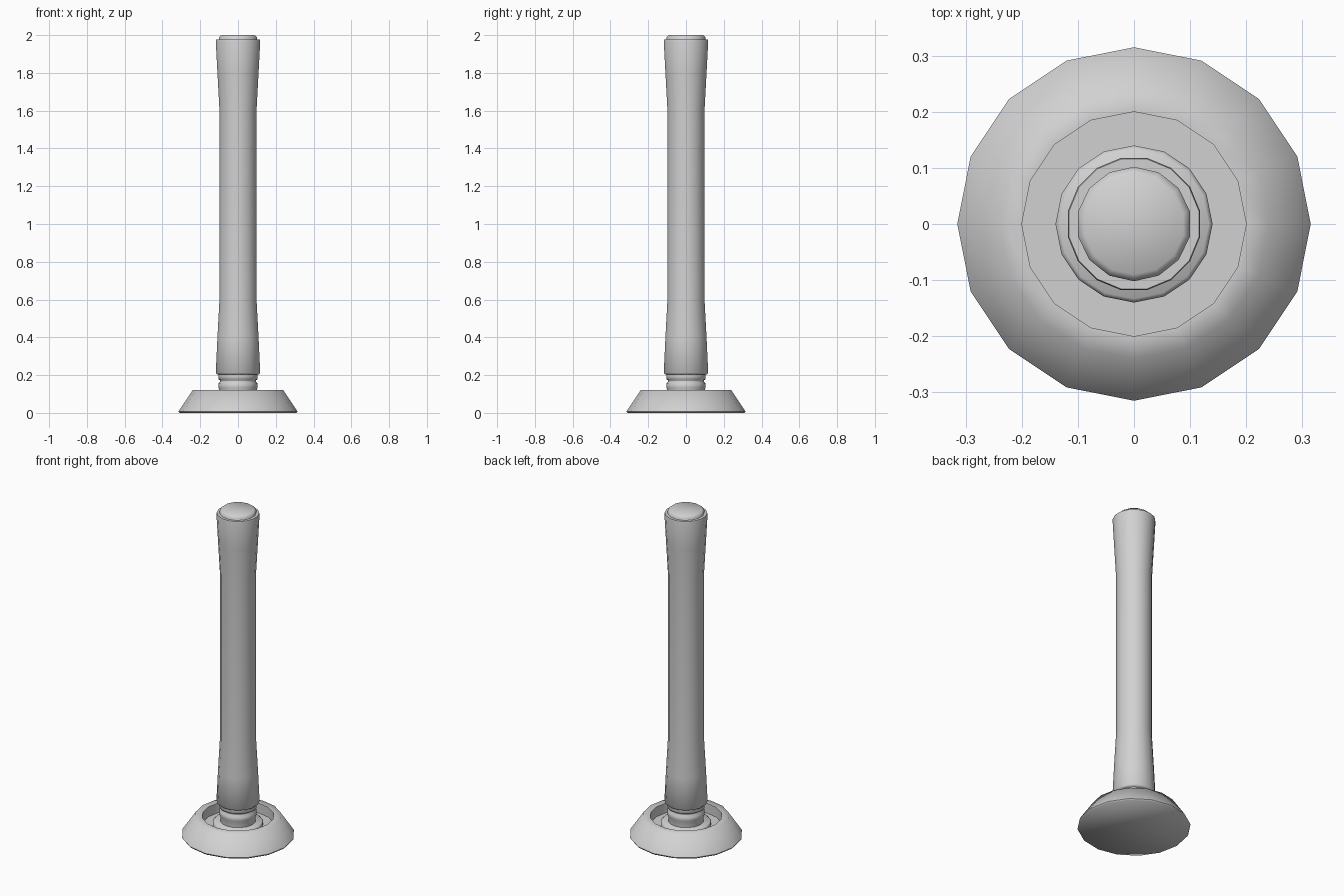
import bpy
import bmesh
import math

if "Cube" in bpy.data.objects:
    bpy.data.objects.remove(bpy.data.objects["Cube"], do_unlink=True)

grey = bpy.data.materials.new("light_grey")
grey.use_nodes = True
colour = (0.64, 0.64, 0.64, 1)
grey.diffuse_color = colour
grey.node_tree.nodes["Principled BSDF"].inputs["Base Color"].default_value = colour


def turned(name, profile, sides=16, turn=0.0, sharp=62):
    """Turn a (radius, height) profile around z; both ends are capped."""
    bm = bmesh.new()
    rings = []
    for r, z in profile:
        angles = [2 * math.pi * (i + turn) / sides for i in range(sides)]
        rings.append([bm.verts.new((r * math.cos(a), r * math.sin(a), z)) for a in angles])
    for low, high in zip(rings, rings[1:]):
        for i in range(sides):
            j = (i + 1) % sides
            bm.faces.new((low[i], low[j], high[j], high[i]))
    bm.faces.new(rings[0][::-1])
    bm.faces.new(rings[-1])
    bmesh.ops.recalc_face_normals(bm, faces=bm.faces)
    mesh = bpy.data.meshes.new(name)
    bm.to_mesh(mesh)
    bm.free()
    mesh.materials.append(grey)
    mesh.shade_smooth()
    mesh.set_sharp_from_angle(angle=math.radians(sharp))
    obj = bpy.data.objects.new(name, mesh)
    bpy.context.collection.objects.link(obj)
    return obj


# Sloping foot with a sunken dish in its top
turned("base", [(0.31, 0), (0.315, 0.008), (0.24, 0.12), (0.2, 0.12), (0.2, 0.06)])

# Raised collar on the dish floor
turned("collar", [(0.14, 0.05), (0.14, 0.085), (0.133, 0.092)])

# Grooved neck between the base and the handle
turned("neck", [(0.1, 0.08), (0.1, 0.125), (0.104, 0.135), (0.104, 0.155), (0.094, 0.165),
                (0.094, 0.172), (0.104, 0.178), (0.104, 0.2), (0.1, 0.21)])

# Handle, flared toward both ends
turned("handle", [(0.112, 0.203), (0.12, 0.212), (0.111, 0.4), (0.1, 0.6),
                  (0.1, 1.6), (0.111, 1.8), (0.12, 1.968), (0.118, 1.976)], turn=0.5)

# End cap with a softened edge
turned("end_cap", [(0.102, 1.95), (0.102, 1.99), (0.09, 2.0)], sides=14, turn=0.5)
